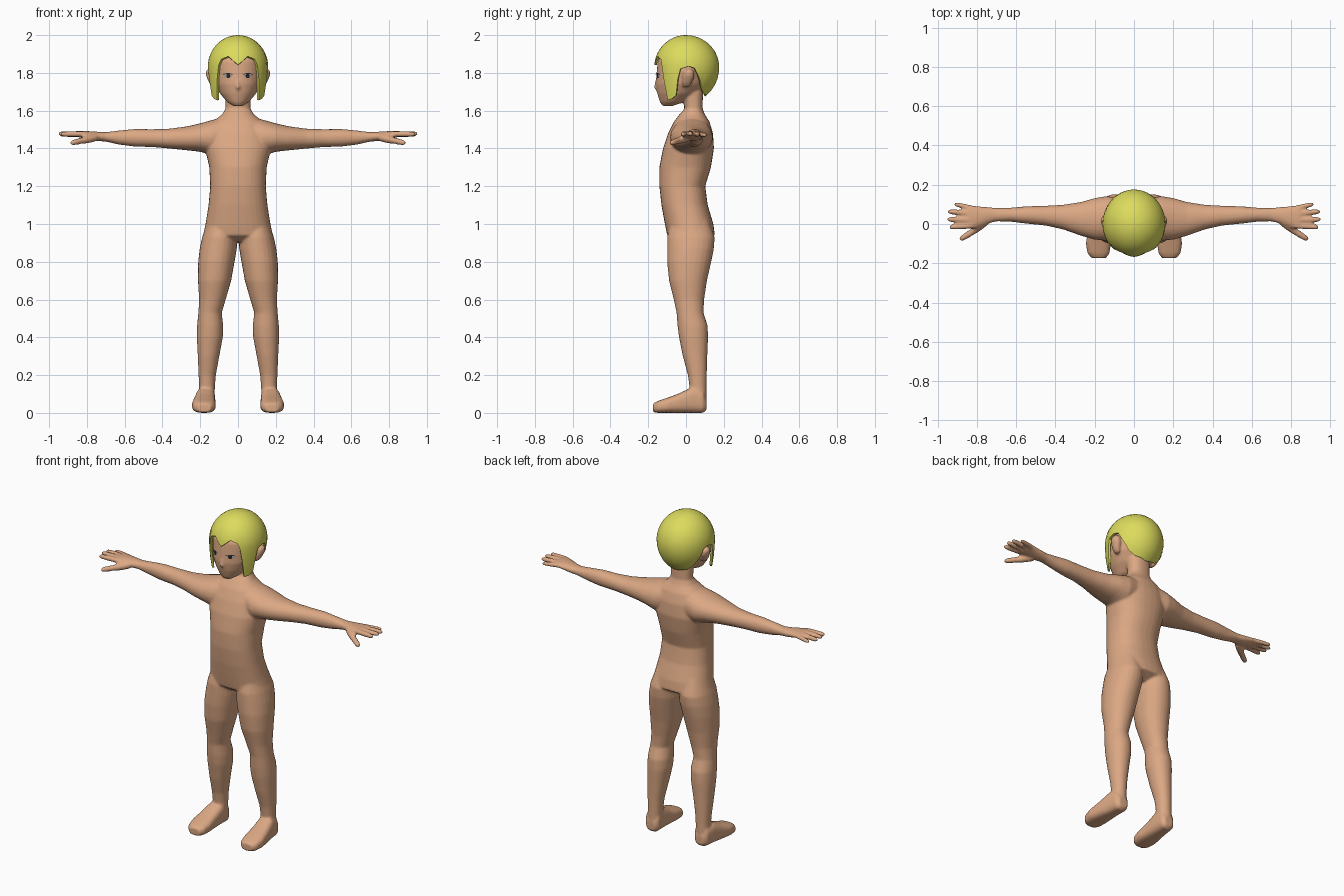
import bpy, bmesh, math
from mathutils import Vector as V

if "Cube" in bpy.data.objects:
    bpy.data.objects.remove(bpy.data.objects["Cube"])


def material(name, rgb):
    m = bpy.data.materials.new(name)
    m.diffuse_color = (*rgb, 1)
    m.use_nodes = True
    m.node_tree.nodes["Principled BSDF"].inputs["Base Color"].default_value = m.diffuse_color
    return m


SKIN = material("skin", (0.71, 0.39, 0.23))
HAIR = material("yellow_hair", (0.72, 0.71, 0.11))
DARK = material("dark_eye", (0.02, 0.02, 0.025))
WHITE = material("eye_grey", (0.42, 0.36, 0.33))


def new_object(name, bm, mat):
    me = bpy.data.meshes.new(name)
    bm.to_mesh(me)
    bm.free()
    me.materials.append(mat)
    for p in me.polygons:
        p.use_smooth = True
    ob = bpy.data.objects.new(name, me)
    bpy.context.collection.objects.link(ob)
    return ob


def loft(bm, rings, power=2.0, n=24):
    """Closed tube through rings of (centre, half axis, half axis)."""
    loops = []
    for c, u, v in rings:
        loop = []
        for i in range(n):
            a = math.tau * i / n
            ca, sa = math.cos(a), math.sin(a)
            ku = math.copysign(abs(ca) ** (2 / power), ca)
            kv = math.copysign(abs(sa) ** (2 / power), sa)
            loop.append(bm.verts.new(V(c) + V(u) * ku + V(v) * kv))
        loops.append(loop)
    for a, b in zip(loops, loops[1:]):
        for i in range(n):
            j = (i + 1) % n
            bm.faces.new((a[i], a[j], b[j], b[i]))
    bm.faces.new(loops[0])
    bm.faces.new(loops[-1])


def upright(rows, s=1):
    """Rings from (z, x min, x max, y min, y max)."""
    return [((s * (x0 + x1) / 2, (y0 + y1) / 2, z), ((x1 - x0) / 2, 0, 0),
             (0, (y1 - y0) / 2, 0)) for z, x0, x1, y0, y1 in rows]


def sideways(rows, s):
    """Rings from (x, y min, y max, z min, z max)."""
    return [((s * x, (y0 + y1) / 2, (z0 + z1) / 2), (0, (y1 - y0) / 2, 0),
             (0, 0, (z1 - z0) / 2)) for x, y0, y1, z0, z1 in rows]


def finger(bm, a, b, r, s):
    a, b = V((s * a[0], *a[1:])), V((s * b[0], *b[1:]))
    d = (b - a).normalized()
    u = d.cross(V((0, 0, 1))).normalized()
    v = d.cross(u)
    loft(bm, [(a.lerp(b, t), u * r * k, v * r * k)
              for t, k in ((0, 1), (0.5, 1), (0.85, 0.9), (0.96, 0.65), (1, 0.3))], n=12)


body = bmesh.new()
# torso and neck: z, half width, y front, y back
TORSO = [(0.905, .10, -.05, .09), (0.94, .185, -.10, .153), (1.0, .172, -.112, .145),
         (1.1, .156, -.13, .115), (1.2, .147, -.141, .102), (1.3, .152, -.141, .132),
         (1.4, .175, -.122, .148), (1.48, .165, -.095, .143), (1.54, .135, -.065, .125),
         (1.58, .085, -.035, .10), (1.61, .066, -.008, .088), (1.70, .068, -.02, .09)]
loft(body, upright([(z, -w, w, a, b) for z, w, a, b in TORSO]), 2.3, 32)
# head: z, half width, y front, y back
HEAD = [(1.625, .025, -.125, -.07), (1.645, .058, -.138, -.01), (1.69, .095, -.152, .06),
        (1.74, .120, -.160, .11), (1.80, .132, -.156, .14), (1.86, .138, -.150, .145),
        (1.92, .118, -.120, .125), (1.96, .075, -.075, .08)]
loft(body, upright([(z, -w, w, a, b) for z, w, a, b in HEAD]), 2.0, 32)
# nose
loft(body, upright([(1.705, -.006, .006, -.158, -.13), (1.722, -.013, .013, -.172, -.13),
                    (1.76, -.007, .007, -.164, -.13)]), n=10)

LEG = [(1.02, .02, .160, -.08, .12), (0.93, .005, .190, -.10, .152), (0.87, .006, .203, -.10, .148),
       (0.8, .018, .211, -.10, .134), (0.7, .036, .212, -.09, .111), (0.6, .065, .206, -.065, .096),
       (0.53, .086, .210, -.05, .093), (0.46, .078, .217, -.045, .115), (0.4, .08, .218, -.037, .117),
       (0.3, .099, .213, -.017, .113), (0.2, .117, .209, .01, .11), (0.14, .122, .206, .018, .109),
       (0.05, .125, .21, .01, .108)]
ARM = [(.06, -.07, .13, 1.37, 1.57), (.14, -.085, .142, 1.365, 1.55), (.20, -.08, .132, 1.382, 1.533),
       (.27, -.06, .112, 1.39, 1.517), (.36, -.028, .098, 1.399, 1.505), (.45, -.008, .093, 1.407, 1.502),
       (.55, .002, .09, 1.410, 1.503), (.63, .012, .083, 1.420, 1.495), (.70, .013, .082, 1.436, 1.486),
       (.75, .000, .087, 1.440, 1.489), (.80, -.022, .092, 1.450, 1.492), (.84, -.025, .094, 1.458, 1.492),
       (.855, -.015, .085, 1.465, 1.487)]
# foot: y, x centre, half width, z bottom, z top
FOOT = [(.109, .167, .028, .015, .07), (.09, .168, .046, 0, .12), (.03, .172, .052, 0, .135),
        (-.04, .178, .058, 0, .102), (-.10, .181, .064, 0, .080), (-.15, .181, .056, 0, .063),
        (-.174, .179, .036, .004, .05)]
FINGERS = [((.81, .078, 1.473), (.917, .102, 1.470), .0135),
           ((.82, .052, 1.476), (.949, .064, 1.475), .015),
           ((.82, .020, 1.478), (.953, .024, 1.478), .015),
           ((.82, -.008, 1.476), (.942, -.017, 1.476), .015),
           ((.755, .012, 1.458), (.83, -.045, 1.440), .021),
           ((.81, -.032, 1.446), (.886, -.080, 1.427), .0165)]
for s in (1, -1):
    loft(body, upright(LEG, s), 2.1)
    loft(body, sideways(ARM, s), 2.1)
    loft(body, [((s * x, y, (a + b) / 2), (w, 0, 0), (0, 0, (b - a) / 2))
                for y, x, w, a, b in FOOT], 2.8)
    for a, b, r in FINGERS:
        finger(body, a, b, r, s)
    # ear
    loft(body, upright([(1.725, .115, .135, -.015, .02), (1.745, .115, .152, -.02, .03),
                        (1.78, .115, .168, -.02, .045), (1.805, .115, .172, -.015, .045),
                        (1.822, .125, .16, 0, .03)], s), n=14)
bmesh.ops.recalc_face_normals(body, faces=body.faces)
figure = new_object("body", body, SKIN)
# fuse the parts into one soft skin
rm = figure.modifiers.new("fuse", 'REMESH')
rm.mode = 'VOXEL'
rm.voxel_size = 0.006
rm.use_smooth_shade = True
sm = figure.modifiers.new("soften", 'SMOOTH')
sm.factor = 0.5
sm.iterations = 10
dc = figure.modifiers.new("lighten", 'DECIMATE')
dc.ratio = 0.35

# hair cap: lower edge height by angle away from the front
EDGE = [(0, 1.843), (20, 1.888), (35, 1.872), (40, 1.84), (45, 1.76), (50, 1.655), (60, 1.662),
        (70, 1.68), (75, 1.77), (80, 1.822), (95, 1.835), (105, 1.825), (115, 1.77),
        (125, 1.715), (140, 1.69), (180, 1.675)]


def interp(table, t):
    for (a, p), (b, q) in zip(table, table[1:]):
        if t <= b:
            return p + (q - p) * (t - a) / (b - a)
    return table[-1][1]


hair = bmesh.new()
COLS, ROWS, MID = 72, 12, 1.83
top = hair.verts.new((0, 0, 2.0))
grid = []
for i in range(COLS):
    ang = math.tau * i / COLS
    off = math.degrees(min(ang, math.tau - ang))
    low = interp([(0, .4), (95, .4), (120, .19), (180, .19)], off)
    edge = interp(EDGE, round(off, 3)) - MID
    end = math.acos(edge / (0.17 if edge > 0 else low))
    ry = 0.168 if math.cos(ang) > 0 else 0.176
    col = []
    for j in range(1, ROWS + 1):
        th = end * j / ROWS
        z = MID + math.cos(th) * (0.17 if th < math.pi / 2 else low)
        r = math.sin(th)
        col.append(hair.verts.new((.16 * r * math.sin(ang), -ry * r * math.cos(ang), z)))
    grid.append(col)
for i in range(COLS):
    a, b = grid[i], grid[(i + 1) % COLS]
    hair.faces.new((a[0], b[0], top))
    for j in range(ROWS - 1):
        hair.faces.new((a[j + 1], b[j + 1], b[j], a[j]))
cap = new_object("hair", hair, HAIR)
so = cap.modifiers.new("thickness", 'SOLIDIFY')
so.thickness = 0.013
so.offset = -1
es = cap.modifiers.new("crisp_rim", 'EDGE_SPLIT')
es.split_angle = math.radians(45)


# eyes: thin plates that follow the face
def face_y(x, z):
    w, f, b = (interp([(r[0], r[k]) for r in HEAD], z) for k in (1, 2, 3))
    return (f + b) / 2 - (b - f) / 2 * math.sqrt(max(0, 1 - (x / w) ** 2))


def plate(name, s, cx, cz, half, up, down, lift, mat, n=10):
    bm = bmesh.new()
    cols = []
    for i in range(n + 1):
        t = -0.98 + 1.96 * i / n
        k = math.sqrt(1 - t * t)
        x = cx + half * t
        cols.append([bm.verts.new((s * x, face_y(x, z) - lift, z))
                     for z in (cz + up * k, cz + down * k)])
    for a, b in zip(cols, cols[1:]):
        f = (a[1], b[1], b[0], a[0])
        bm.faces.new(f if s > 0 else f[::-1])
    new_object(name, bm, mat)


for s, side in ((1, "left"), (-1, "right")):
    plate(side + "_eye", s, .052, 1.785, .022, .009, -.012, .004, WHITE)
    plate(side + "_iris", s, .051, 1.784, .011, .012, -.012, .0055, DARK)
    plate(side + "_lash", s, .053, 1.788, .026, .011, .006, .007, DARK)
